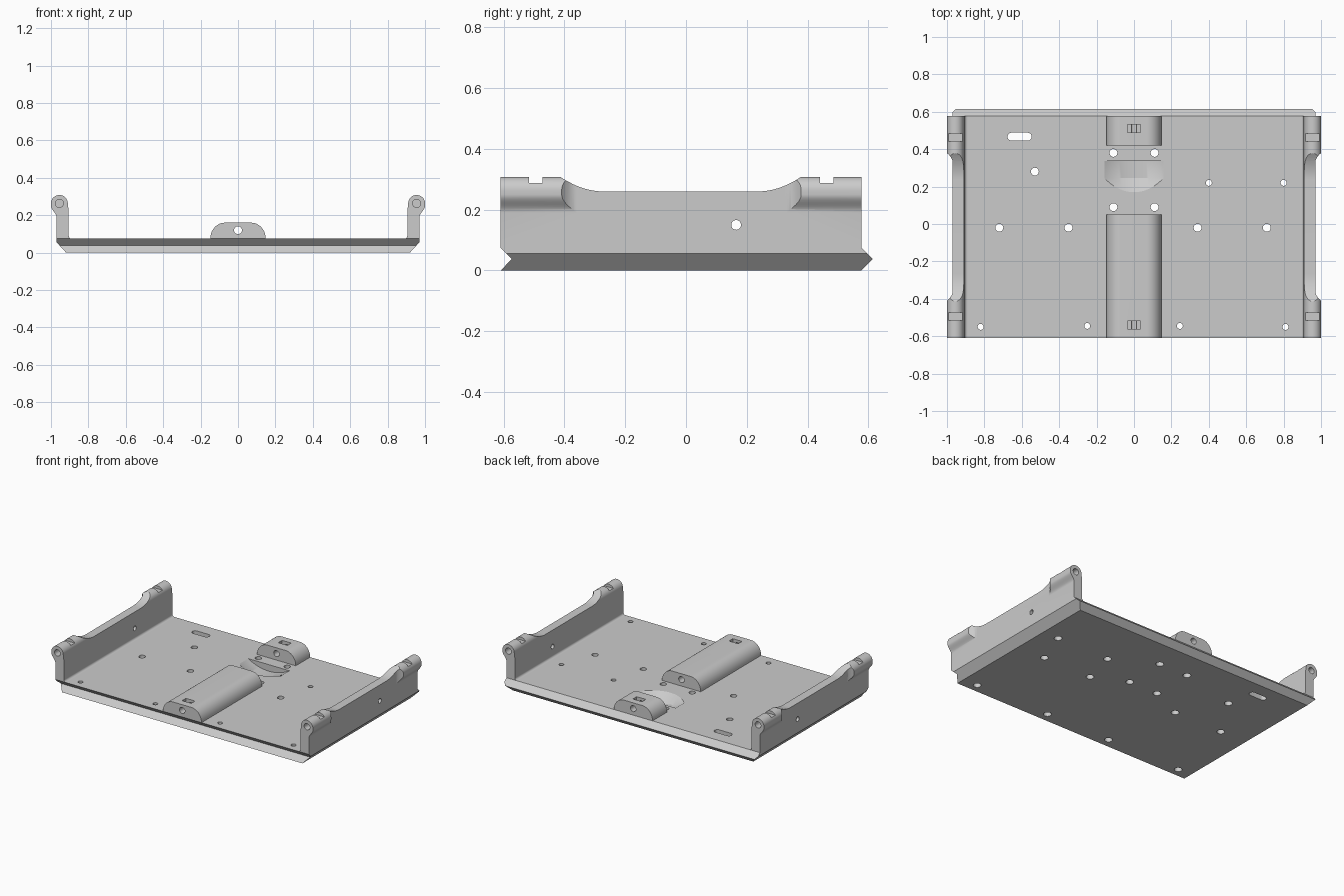
import bpy, bmesh
from math import sin, cos, pi, radians, sqrt

if "Cube" in bpy.data.objects:
    bpy.data.objects.remove(bpy.data.objects["Cube"])

grey = bpy.data.materials.new("light grey")
grey.use_nodes = True
grey.diffuse_color = (0.6, 0.6, 0.6, 1)
grey.node_tree.nodes["Principled BSDF"].inputs["Base Color"].default_value = (0.6, 0.6, 0.6, 1)


def loft(name, rings):
    """Solid skinned through equal-length rings of points."""
    bm = bmesh.new()
    loops = [[bm.verts.new(p) for p in ring] for ring in rings]
    n = len(loops[0])
    bm.faces.new(loops[0])
    bm.faces.new(loops[-1])
    for a, b in zip(loops, loops[1:]):
        for i in range(n):
            j = (i + 1) % n
            bm.faces.new((a[i], a[j], b[j], b[i]))
    bmesh.ops.recalc_face_normals(bm, faces=bm.faces)
    mesh = bpy.data.meshes.new(name)
    bm.to_mesh(mesh)
    bm.free()
    mesh.materials.append(grey)
    obj = bpy.data.objects.new(name, mesh)
    bpy.context.collection.objects.link(obj)
    return obj


def prism(name, axis, pts, lo, hi):
    """Extrude a 2D profile along an axis."""
    place = {"x": lambda p, t: (t, p[0], p[1]),
             "y": lambda p, t: (p[0], t, p[1]),
             "z": lambda p, t: (p[0], p[1], t)}[axis]
    return loft(name, [[place(p, t) for p in pts] for t in (lo, hi)])


def arc(cx, cy, r, a0, a1, n=16):
    return [(cx + r * cos(radians(a0 + (a1 - a0) * i / n)),
             cy + r * sin(radians(a0 + (a1 - a0) * i / n))) for i in range(n + 1)]


def rod(axis, cx, cy, r, lo, hi):
    return prism("cutter", axis, arc(cx, cy, r, 0, 360, 24)[:-1], lo, hi)


def block(x0, x1, y0, y1, z0, z1):
    return prism("cutter", "z", [(x0, y0), (x1, y0), (x1, y1), (x0, y1)], z0, z1)


def cut(obj, cutters):
    for c in cutters:
        mod = obj.modifiers.new("cut", "BOOLEAN")
        mod.operation = "DIFFERENCE"
        mod.solver = "EXACT"
        mod.object = c
        bpy.context.view_layer.objects.active = obj
        bpy.ops.object.modifier_apply(modifier=mod.name)
        bpy.data.objects.remove(c)


def finish(obj):
    bpy.ops.object.select_all(action="DESELECT")
    obj.select_set(True)
    bpy.context.view_layer.objects.active = obj
    bpy.ops.object.shade_smooth_by_angle(angle=radians(30))


FRONT, BACK, FLOOR = -0.61, 0.577, 0.075

# Floor plate with a V groove at the front and a matching V lip at the back
plate = prism("floor_plate", "x",
              [(FRONT, 0), (BACK, 0), (0.615, 0.038), (BACK, FLOOR),
               (FRONT, FLOOR), (-0.573, 0.038)], -0.97, 0.97)
cutters = [prism("cutter", "y", [(s * 0.915, -0.005), (s * 1.02, -0.005), (s * 1.02, 0.11)], -1, 1)
           for s in (-1, 1)]

# Screw holes through the floor, wider from below
big = [(-0.11, 0.38), (0.11, 0.38), (-0.11, 0.09), (0.11, 0.09), (-0.53, 0.28),
       (-0.72, -0.02), (-0.35, -0.02), (0.34, -0.02), (0.71, -0.02)]
small = [(0.4, 0.22), (0.8, 0.22), (-0.82, -0.55), (-0.25, -0.545),
         (0.245, -0.545), (0.81, -0.55)]
for holes, r in ((big, 0.021), (small, 0.016)):
    for x, y in holes:
        cutters.append(rod("z", x, y, r, -0.1, 0.2))
        cutters.append(rod("z", x, y, 0.025, -0.1, 0.03))

# Long slot
cutters.append(prism("cutter", "z", arc(-0.655, 0.467, 0.021, 90, 270)
                     + arc(-0.568, 0.467, 0.021, -90, 90), -0.1, 0.2))

# Scooped channel that ramps up towards the front
half, depth = 0.158, 0.045
radius = (half ** 2 + depth ** 2) / (2 * depth)
section = [(-half, 0.12)]
for i in range(25):
    x = half * (i / 12 - 1)
    section.append((x, FLOOR - depth + radius - sqrt(radius ** 2 - x ** 2)))
section.append((half, 0.12))
cutters.append(loft("cutter", [[(x, y, z + dz) for x, z in section]
                               for y, dz in ((0.337, 0), (0.245, 0), (0.095, 0.09))]))
cut(plate, cutters)
finish(plate)

# Side walls with hinge knuckles at both ends
KX, KZ, KR = 0.955, 0.263, 0.045
flare = [(0.97 + 0.03 * (1 - cos(pi * i / 10)) / 2, 0.19 + 0.06 * i / 10) for i in range(11)]
profile = ([(0.97, FLOOR)] + flare + arc(KX, KZ, KR, 0, 180, 24)
           + [(0.905, 0.22)] + arc(0.89, 0.09, 0.015, 0, -90, 6))


def dip(base, rise, front, back, y0, y1, top):
    """Trough outline: flat bottom with curves rising to both ends."""
    n = 10
    left = [(front + (y0 - front) * i / n, base + rise * (1 - i / n) ** 2) for i in range(n + 1)]
    right = [(y1 + (back - y1) * i / n, base + rise * (i / n) ** 2) for i in range(n + 1)]
    return left + right + [(back, top), (front, top)]


for side, s in (("left", 1), ("right", -1)):
    wall = prism(side + "_wall", "y", [(s * x, z) for x, z in profile], FRONT, BACK)
    low_top = prism("cutter", "x", dip(0.26, 0.049, -0.415, 0.38, -0.27, 0.235, 0.4), -2, 2)
    outer = prism("cutter", "z", [(s * x, y) for y, x in
                                  dip(0.97, 0.031, -0.41, 0.38, -0.36, 0.33, 1.1)], 0.1, 0.5)
    cuts = [low_top, outer, rod("x", 0.165, 0.15, 0.016, -2, 2)]
    # Pin bores and the slots above them
    for lo, hi, y in ((-0.7, -0.45, -0.495), (0.42, 0.7, 0.463)):
        cuts.append(rod("y", s * KX, KZ, 0.022, lo, hi))
        cuts.append(block(s * KX - 0.1, s * KX + 0.1, y - 0.022, y + 0.022, 0.288, 0.4))
    cut(wall, cuts)
    finish(wall)

# Rounded centre rails with a through bore and a top pocket
quarter = [(0.07 + 0.078 * cos(pi / 2 * i / 14), FLOOR + 0.085 * sin(pi / 2 * i / 14))
           for i in range(15)]
rail = quarter + [(-x, z) for x, z in reversed(quarter)]
for name, lo, hi, y in (("front_rail", FRONT, 0.05, -0.54), ("back_rail", 0.42, BACK, 0.51)):
    obj = prism(name, "y", rail, lo, hi)
    cut(obj, [rod("y", 0, 0.12, 0.021, -2, 2),
              block(-0.035, 0.035, y - 0.021, y + 0.021, 0.135, 0.3)])
    finish(obj)
